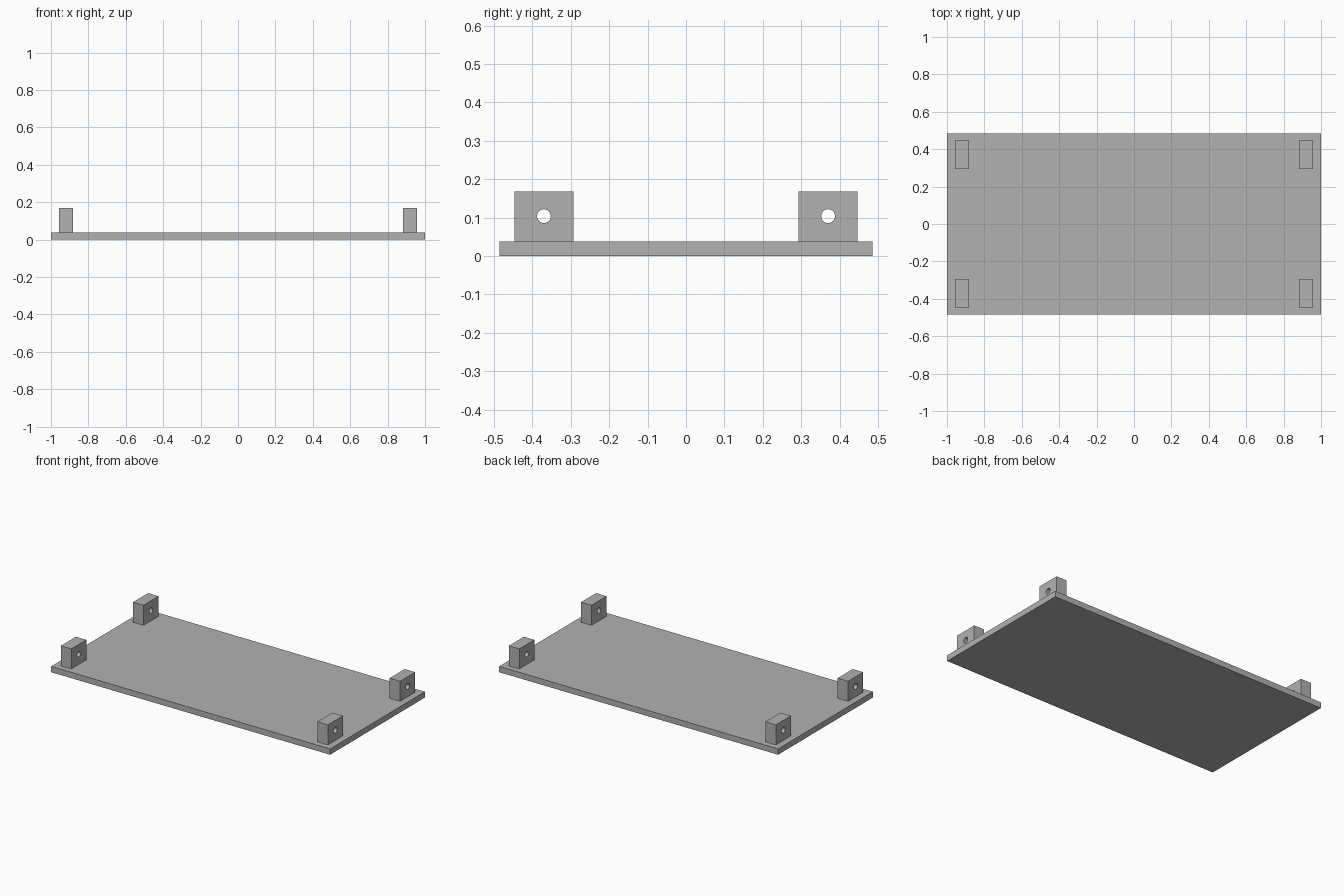
import bpy
import bmesh
from math import cos, sin, tau

old = bpy.data.objects.get("Cube")
if old:
    bpy.data.objects.remove(old, do_unlink=True)

LENGTH, WIDTH, THICK = 2.0, 0.97, 0.038
BLOCK_X, BLOCK_Y, BLOCK_TOP = 0.075, 0.154, 0.168
POS_X, POS_Y = 0.92, 0.37
HOLE_Z, HOLE_R, HOLE_SIDES = 0.104, 0.018, 32

grey = bpy.data.materials.new("plain_grey")
grey.use_nodes = True
colour = (0.445, 0.445, 0.445, 1)
grey.diffuse_color = colour
grey.node_tree.nodes["Principled BSDF"].inputs["Base Color"].default_value = colour


def make_object(name, bm):
    bmesh.ops.recalc_face_normals(bm, faces=bm.faces)
    mesh = bpy.data.meshes.new(name)
    bm.to_mesh(mesh)
    bm.free()
    mesh.materials.append(grey)
    obj = bpy.data.objects.new(name, mesh)
    bpy.context.collection.objects.link(obj)
    return obj


def add_loop(bm, points):
    verts = [bm.verts.new(p) for p in points]
    return [bm.edges.new((v, verts[i - 1])) for i, v in enumerate(verts)]


# Base plate
bm = bmesh.new()
bmesh.ops.create_cube(bm, size=1)
bmesh.ops.scale(bm, vec=(LENGTH, WIDTH, THICK), verts=bm.verts)
bmesh.ops.translate(bm, vec=(0, 0, THICK / 2), verts=bm.verts)
make_object("base_plate", bm)


# Corner block: a drilled rectangle extruded along x
def corner_block(name, x, y):
    bm = bmesh.new()
    x0, hy = x - BLOCK_X / 2, BLOCK_Y / 2
    edges = add_loop(bm, [(x0, y - hy, THICK), (x0, y + hy, THICK),
                          (x0, y + hy, BLOCK_TOP), (x0, y - hy, BLOCK_TOP)])
    angles = [tau * i / HOLE_SIDES for i in range(HOLE_SIDES)]
    edges += add_loop(bm, [(x0, y + HOLE_R * cos(a), HOLE_Z + HOLE_R * sin(a))
                           for a in angles])
    bmesh.ops.triangle_fill(bm, edges=edges, use_beauty=True, normal=(1, 0, 0))
    result = bmesh.ops.extrude_face_region(bm, geom=bm.faces[:], use_keep_orig=True)
    moved = [g for g in result["geom"] if isinstance(g, bmesh.types.BMVert)]
    bmesh.ops.translate(bm, vec=(BLOCK_X, 0, 0), verts=moved)
    make_object(name, bm)


for x_name, sx in (("left", 1), ("right", -1)):
    for y_name, sy in (("front", -1), ("back", 1)):
        corner_block(f"{y_name}_{x_name}_block", sx * POS_X, sy * POS_Y)
